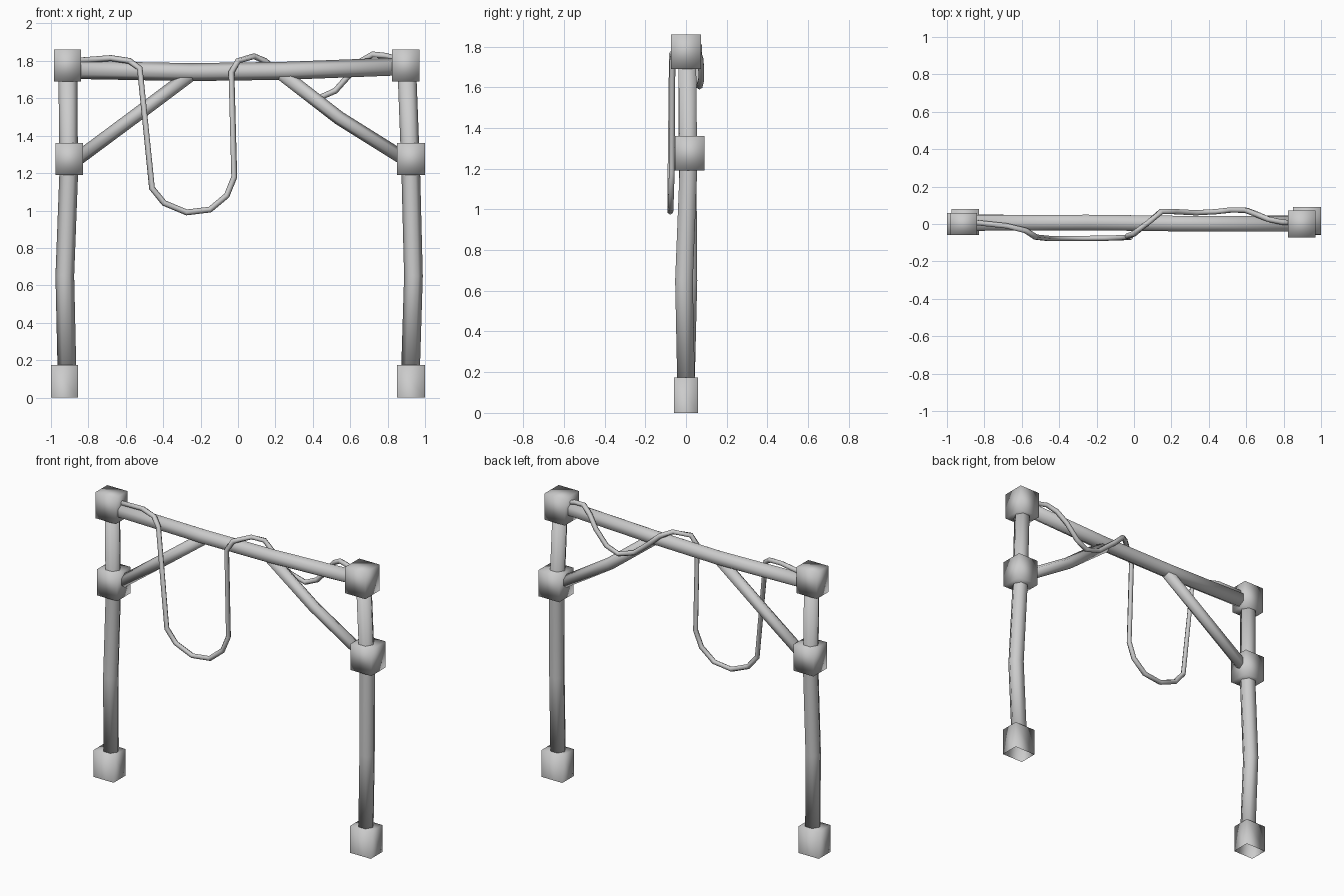
import bpy, bmesh, math
from mathutils import Vector

if "Cube" in bpy.data.objects:
    bpy.data.objects.remove(bpy.data.objects["Cube"], do_unlink=True)

# Single plain grey material
grey = bpy.data.materials.new("plain grey")
grey.use_nodes = True
colour = (0.6, 0.6, 0.6, 1)
grey.diffuse_color = colour
grey.node_tree.nodes["Principled BSDF"].inputs["Base Color"].default_value = colour


def finish(name, bm):
    bmesh.ops.recalc_face_normals(bm, faces=bm.faces)
    mesh = bpy.data.meshes.new(name)
    bm.to_mesh(mesh)
    bm.free()
    mesh.materials.append(grey)
    mesh.shade_smooth()
    obj = bpy.data.objects.new(name, mesh)
    bpy.context.scene.collection.objects.link(obj)
    return obj


def block(name, low, high, open_bottom=False):
    """Smooth-shaded box between two corners."""
    bm = bmesh.new()
    bmesh.ops.create_cube(bm, size=1)
    low, high = Vector(low), Vector(high)
    for v in bm.verts:
        v.co = (low + high) / 2 + v.co * (high - low)
    if open_bottom:
        under = [f for f in bm.faces if f.calc_center_median().z < low.z + 0.001]
        bmesh.ops.delete(bm, geom=under, context='FACES_ONLY')
    finish(name, bm)


def tube(name, path, radius, sides=6):
    """Sweep a regular polygon along a path."""
    pts = [Vector(p) for p in path]
    bm = bmesh.new()
    rings = []
    for i, p in enumerate(pts):
        before = (p - pts[max(i - 1, 0)]).normalized()
        after = (pts[min(i + 1, len(pts) - 1)] - p).normalized()
        along = (before + after).normalized()
        across = Vector((0, 1, 0)).cross(along).normalized()
        other = along.cross(across)
        angles = [math.tau * k / sides for k in range(sides)]
        rings.append([bm.verts.new(p + radius * (across * math.cos(a) + other * math.sin(a)))
                      for a in angles])
    for a, b in zip(rings, rings[1:]):
        for k in range(sides):
            n = (k + 1) % sides
            bm.faces.new((a[k], a[n], b[n], b[k]))
    bm.faces.new(rings[0])
    bm.faces.new(rings[-1])
    finish(name, bm)


# Feet, joint blocks and top caps
block("right_foot", (-1, -0.06, 0), (-0.855, 0.06, 0.175), True)
block("left_foot", (0.85, -0.06, 0), (1, 0.06, 0.175), True)
block("right_joint", (-0.975, -0.06, 1.19), (-0.83, 0.08, 1.36))
block("left_joint", (0.85, -0.055, 1.19), (1, 0.092, 1.36))
block("right_cap", (-0.985, -0.06, 1.69), (-0.84, 0.06, 1.86))
block("left_cap", (0.823, -0.073, 1.69), (0.97, 0.073, 1.86))

# Slightly bowed posts
tube("right_post", [(-0.915, 0, 0.165), (-0.926, 0.012, 0.65),
                    (-0.905, 0.008, 1.2), (-0.91, 0.005, 1.75)], 0.05)
tube("left_post", [(0.923, 0, 0.165), (0.938, -0.01, 0.65),
                   (0.924, 0.012, 1.2), (0.903, 0.006, 1.75)], 0.05)

# Cross beam
tube("cross_beam", [(-0.9, 0.005, 1.752), (-0.25, 0.008, 1.74),
                    (0.25, 0.002, 1.747), (0.9, 0, 1.772)], 0.048)

# Diagonal braces
tube("right_brace", [(-0.88, 0.02, 1.26), (-0.55, 0.015, 1.505), (-0.25, 0.008, 1.73)], 0.037)
tube("left_brace", [(0.9, 0.015, 1.27), (0.54, 0.01, 1.495), (0.23, 0.002, 1.735)], 0.037)

# Rope hanging in front, crossing over the beam and drooping behind
tube("rope", [
    (-0.87, 0.01, 1.8), (-0.68, -0.01, 1.815), (-0.58, -0.035, 1.8), (-0.525, -0.07, 1.76),
    (-0.46, -0.077, 1.12), (-0.395, -0.077, 1.04), (-0.275, -0.077, 0.99),
    (-0.15, -0.076, 1.005), (-0.06, -0.073, 1.08), (-0.02, -0.07, 1.18),
    (-0.035, -0.066, 1.74), (0, -0.052, 1.8), (0.085, 0.015, 1.825), (0.145, 0.066, 1.8),
    (0.22, 0.066, 1.73), (0.33, 0.06, 1.64), (0.44, 0.066, 1.605), (0.52, 0.075, 1.64),
    (0.6, 0.073, 1.73), (0.66, 0.05, 1.8), (0.72, 0.025, 1.835), (0.79, 0.01, 1.827),
    (0.88, 0.005, 1.8)], 0.016)
